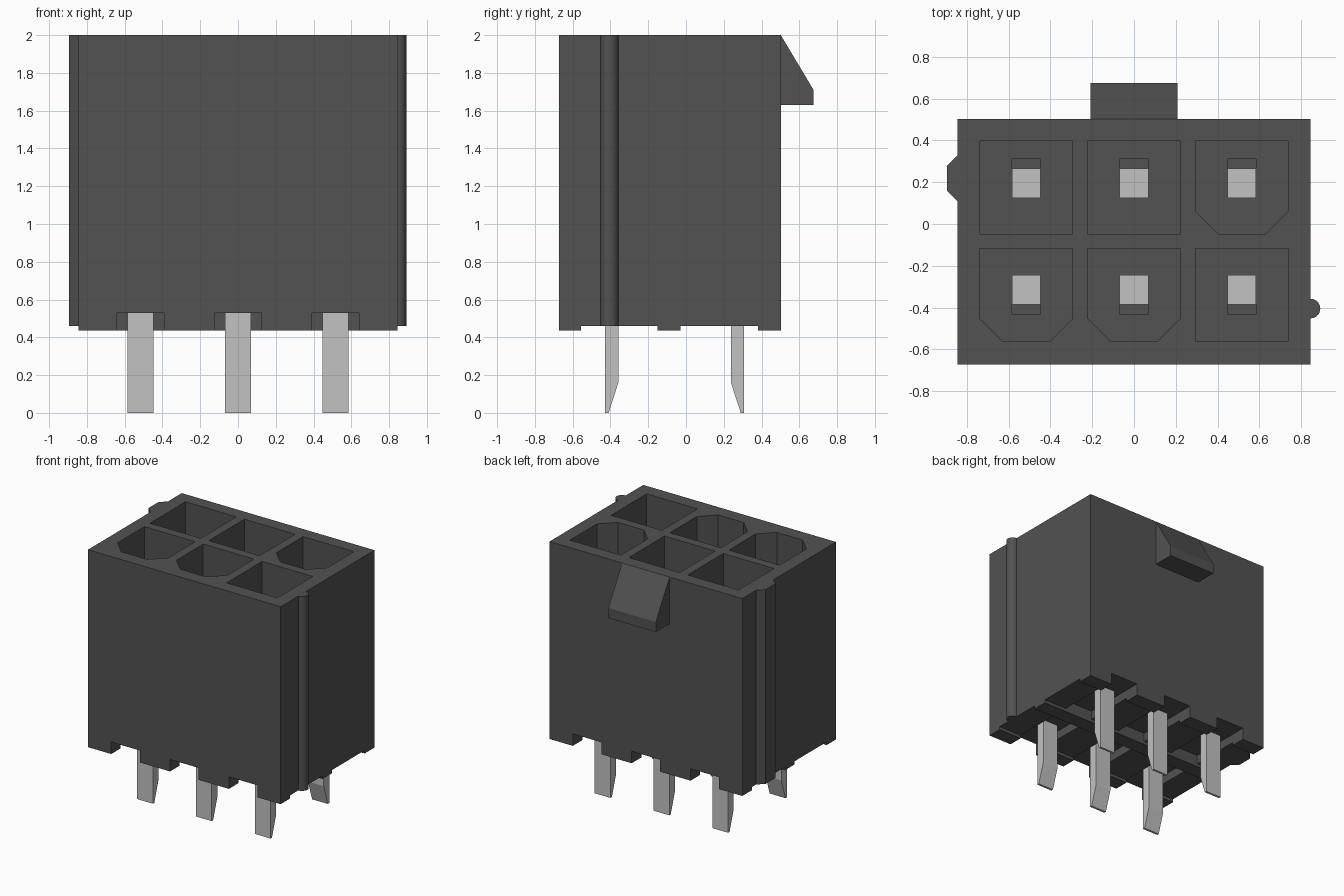
import bpy
import bmesh
import math
from mathutils import Vector

cube = bpy.data.objects.get("Cube")
if cube:
    bpy.data.objects.remove(cube, do_unlink=True)


def material(name, value):
    mat = bpy.data.materials.new(name)
    mat.use_nodes = True
    colour = (value, value, value, 1)
    mat.diffuse_color = colour
    mat.node_tree.nodes["Principled BSDF"].inputs["Base Color"].default_value = colour
    return mat


plastic = material("dark grey plastic", 0.085)
metal = material("light grey metal", 0.54)


def prism(name, profile, axis, low, high, mat):
    """Extrude a profile along z (points are x, y) or along x (points are y, z)."""
    bm = bmesh.new()
    place = (lambda a, b: (a, b, low)) if axis == "z" else (lambda a, b: (low, a, b))
    face = bm.faces.new([bm.verts.new(place(a, b)) for a, b in profile])
    shift = Vector((0, 0, high - low)) if axis == "z" else Vector((high - low, 0, 0))
    new = bmesh.ops.extrude_face_region(bm, geom=[face])["geom"]
    bmesh.ops.translate(bm, vec=shift, verts=[v for v in new if isinstance(v, bmesh.types.BMVert)])
    bmesh.ops.recalc_face_normals(bm, faces=bm.faces)
    mesh = bpy.data.meshes.new(name)
    bm.to_mesh(mesh)
    bm.free()
    mesh.materials.append(mat)
    obj = bpy.data.objects.new(name, mesh)
    bpy.context.collection.objects.link(obj)
    return obj


def box(name, x0, x1, y0, y1, z0, z1, mat=plastic):
    return prism(name, [(x0, y0), (x1, y0), (x1, y1), (x0, y1)], "z", z0, z1, mat)


def cut(target, cutter):
    mod = target.modifiers.new("cut", "BOOLEAN")
    mod.operation = "DIFFERENCE"
    mod.solver = "EXACT"
    mod.object = cutter
    bpy.context.view_layer.objects.active = target
    bpy.ops.object.modifier_apply(modifier=mod.name)
    bpy.data.objects.remove(cutter, do_unlink=True)


PITCH = 0.516
MID_Y = -0.06       # mirror line between the two rows
BOTTOM, TOP = 0.435, 2.0
FLOOR = 0.8
HALF = 0.2225       # half width of a socket
BEVEL = 0.11
PIN = 0.069

housing = box("housing", -0.845, 0.845, -0.672, 0.502, BOTTOM, TOP)

# Shallow gaps that leave three standing rails underneath
for y0, y1 in ((-0.555, -0.15), (-0.03, 0.38)):
    cut(housing, box("gap_cutter", -1, 1, y0, y1, 0.3, 0.46))

# Sockets, pin notches and pins
keyed = {(-1, -1), (0, -1), (1, 1)}
for row in (-1, 1):
    row_name = "front" if row < 0 else "back"
    for col in (-1, 0, 1):
        x = col * PITCH
        y = MID_Y - 0.0225 + row * 0.2575
        b = BEVEL if (col, row) in keyed else 0
        outline = [(x + HALF, y + HALF), (x - HALF, y + HALF)]
        if b:
            outline += [(x - HALF, y - HALF + b), (x - HALF + b, y - HALF),
                        (x + HALF - b, y - HALF), (x + HALF, y - HALF + b)]
        else:
            outline += [(x - HALF, y - HALF), (x + HALF, y - HALF)]
        cut(housing, prism("socket_cutter", outline, "z", FLOOR, 2.2, plastic))

        # Slot beside the pin in the socket floor
        ys = sorted((MID_Y + row * 0.30, MID_Y + row * 0.372))
        cut(housing, box("slot_cutter", x - PIN, x + PIN, *ys, FLOOR - 0.08, FLOOR + 0.1))

        # Notch around the tail, open to the outer wall
        ys = (-0.8, -0.15) if row < 0 else (-0.03, 0.8)
        cut(housing, box("notch_cutter", x - 0.125, x + 0.125, *ys, 0.3, 0.53))

        # Pin: square blade above, offset chisel tail below
        side = [(0.185, 1.45), (0.325, 1.45), (0.325, 0.7), (0.368, 0.66), (0.368, 0),
                (0.35, 0), (0.298, 0.16), (0.298, 0.6), (0.185, 0.66)]
        prism(f"{row_name}_pin_{col + 2}", [(MID_Y + row * a, z) for a, z in side],
              "x", x - PIN, x + PIN, metal)

# Latch ramp on the back wall
prism("latch_ramp", [(0.49, TOP), (0.502, TOP), (0.675, 1.71), (0.675, 1.63), (0.49, 1.63)],
      "x", -0.208, 0.208, plastic)

# Chamfered rib on the right wall
prism("right_rib", [(-0.84, 0.11), (-0.845, 0.11), (-0.895, 0.16), (-0.895, 0.28),
                    (-0.845, 0.33), (-0.84, 0.33)], "z", 0.46, TOP, plastic)

# Round bead on the left wall
bead = [(0.845 + 0.047 * math.cos(i * math.tau / 24), -0.405 + 0.047 * math.sin(i * math.tau / 24))
        for i in range(-6, 7)]
bead_obj = prism("left_bead", bead, "z", 0.46, TOP, plastic)
bpy.ops.object.select_all(action="DESELECT")
bead_obj.select_set(True)
bpy.context.view_layer.objects.active = bead_obj
bpy.ops.object.shade_smooth_by_angle(angle=math.radians(30))
